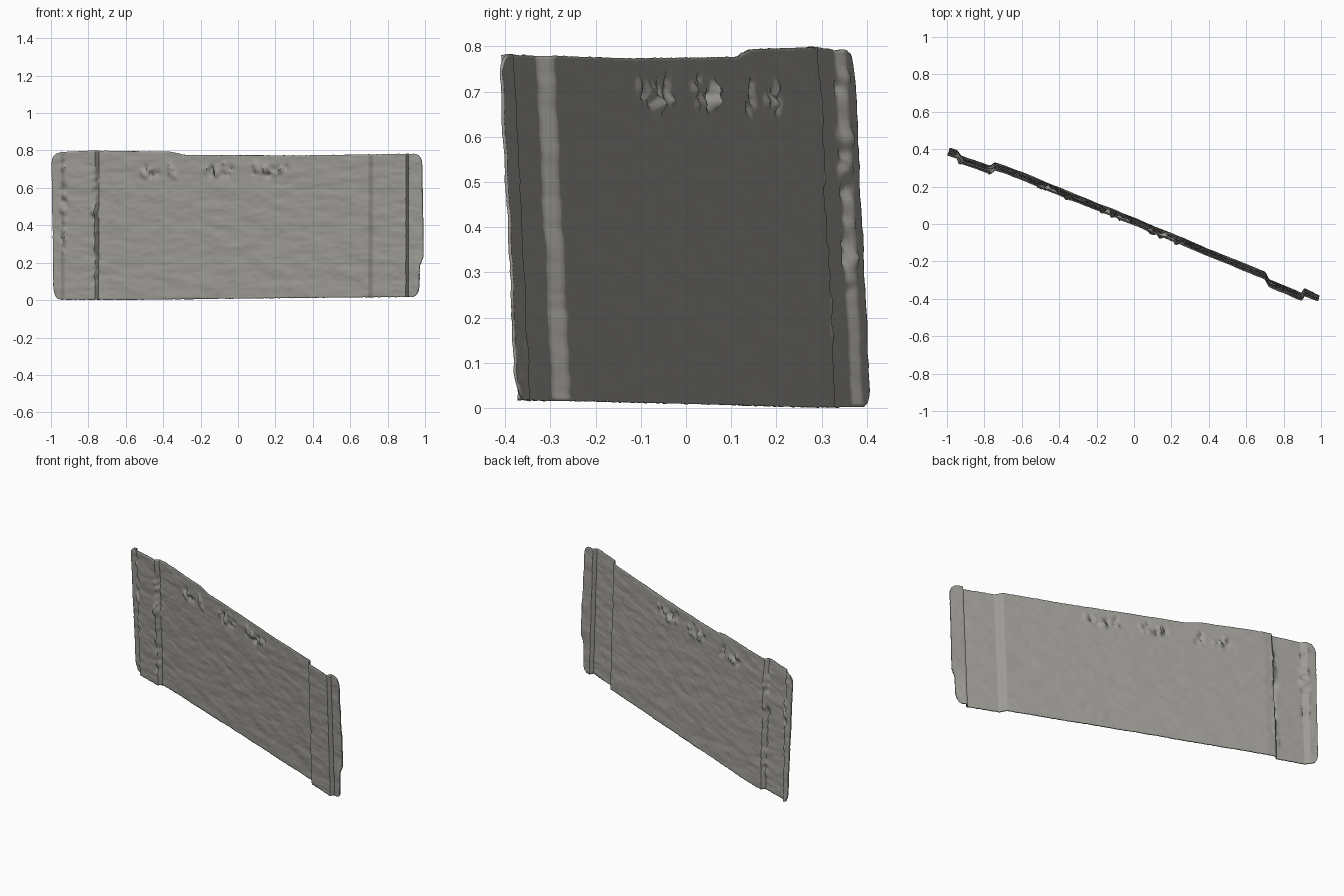
import bpy, bmesh, math, random
from mathutils import Vector, noise

if "Cube" in bpy.data.objects:
    bpy.data.objects.remove(bpy.data.objects["Cube"])

random.seed(4)

# Plan profile of the folded sheet at mid height (x, y), left to right
PROFILE = [(-1.0, 0.388), (-0.945, 0.372), (-0.925, 0.345), (-0.79, 0.297),
           (-0.765, 0.290), (-0.745, 0.309), (-0.70, 0.296), (0.0, 0.013),
           (0.70, -0.276), (0.722, -0.316), (0.80, -0.348), (0.895, -0.388),
           (0.912, -0.364), (1.0, -0.392)]
LEAN = 0.048                                   # the sheet leans to the front as it rises
NORMAL = Vector((-0.37, -0.93, 0)).normalized()


def lerp_table(table, v):
    for (a, fa), (b, fb) in zip(table, table[1:]):
        if v <= b:
            return fa + (fb - fa) * max(0.0, (v - a) / (b - a))
    return table[-1][1]


# Upper and lower outline and the two upright ends
TOP = [(-1, 0.795), (-0.8, 0.806), (-0.36, 0.800), (-0.29, 0.783), (0.3, 0.780), (1, 0.790)]
BOTTOM = [(-1, 0.009), (-0.6, 0.008), (0.0, 0.015), (1, 0.025)]
LEFT = [(0, -0.985), (0.4, -0.99), (0.8, -0.998)]
RIGHT = [(0, 0.968), (0.19, 0.972), (0.24, 0.992), (0.8, 0.984)]


def corner_drop(x, r):
    """Height lost to a rounded corner near either end."""
    d = r - (1.0 - abs(x))
    return r - math.sqrt(max(0.0, r * r - d * d)) if d > 0 else 0.0


# Crumpled spots: clusters near the top, and along the two left folds
spots = []
for cx, half, count in ((-0.42, 0.09, 11), (-0.11, 0.07, 14), (0.17, 0.09, 15)):
    for _ in range(count):
        spots.append((cx + random.uniform(-half, half), random.uniform(0.67, 0.74),
                      random.uniform(0.008, 0.014), random.choice((-1, 1)) * 0.012))
for cx, count in ((-0.762, 26), (-0.935, 18)):
    for _ in range(count):
        spots.append((cx + random.uniform(-0.01, 0.01), random.uniform(0.06, 0.74),
                      random.uniform(0.009, 0.016), random.choice((-1, 1)) * 0.009))


def relief(x, z):
    """Surface roughness, stretched along the panel, plus the crumpled spots."""
    h = 0.0035 * noise.noise(Vector((x * 9, z * 22, 1.3)))
    h += 0.0018 * noise.noise(Vector((x * 24, z * 60, 7.1)))
    for sx, sz, r, a in spots:
        q = ((x - sx) ** 2 + (z - sz) ** 2 * 0.5) / (r * r)
        if q < 6:
            h += a * math.exp(-q)
    return h


# Columns, closer together at the folds and ends
xs, x = [], -1.0
while x < 1.0:
    xs.append(x)
    x += 0.005 if abs(x) > 0.69 else 0.009
xs.append(1.0)
ROWS = 96

bm = bmesh.new()
grid = []
for x in xs:
    jag = 0.003 * noise.noise(Vector((x * 60, 0, 3)))
    z0 = lerp_table(BOTTOM, x) + corner_drop(x, 0.06) + jag
    z1 = lerp_table(TOP, x) - corner_drop(x, 0.055) + 0.003 * noise.noise(Vector((x * 60, 5, 9)))
    col = []
    for j in range(ROWS + 1):
        z = z0 + (z1 - z0) * j / ROWS
        y = lerp_table(PROFILE, x) - LEAN * (z - 0.4)
        # squeeze the end strips to the uneven upright ends
        px = x
        if x < -0.95:
            px = -0.95 + (x + 0.95) / 0.05 * (-lerp_table(LEFT, z) - 0.95)
        elif x > 0.92:
            px = 0.92 + (x - 0.92) / 0.08 * (lerp_table(RIGHT, z) - 0.92)
        px += 0.012 * (z - 0.4) * (1 - abs(x))
        col.append(bm.verts.new(Vector((px, y, z)) + NORMAL * relief(x, z)))
    grid.append(col)
for a, b in zip(grid, grid[1:]):
    for j in range(ROWS):
        bm.faces.new((a[j], b[j], b[j + 1], a[j + 1]))

# Rest on the ground
low = min(v.co.z for v in bm.verts)
bmesh.ops.translate(bm, verts=bm.verts[:], vec=(0, 0, -low))
mesh = bpy.data.meshes.new("wall_panel")
bm.to_mesh(mesh)
bm.free()
panel = bpy.data.objects.new("wall_panel", mesh)
bpy.context.collection.objects.link(panel)

# Single stone grey colour
grey = bpy.data.materials.new("stone_grey")
grey.diffuse_color = (0.34, 0.33, 0.305, 1)
grey.use_nodes = True
grey.node_tree.nodes["Principled BSDF"].inputs["Base Color"].default_value = grey.diffuse_color
mesh.materials.append(grey)

# Thin sheet thickness
solid = panel.modifiers.new("thickness", 'SOLIDIFY')
solid.thickness = 0.006
solid.offset = 0

bpy.context.view_layer.objects.active = panel
panel.select_set(True)
bpy.ops.object.shade_smooth_by_angle(angle=math.radians(50))
